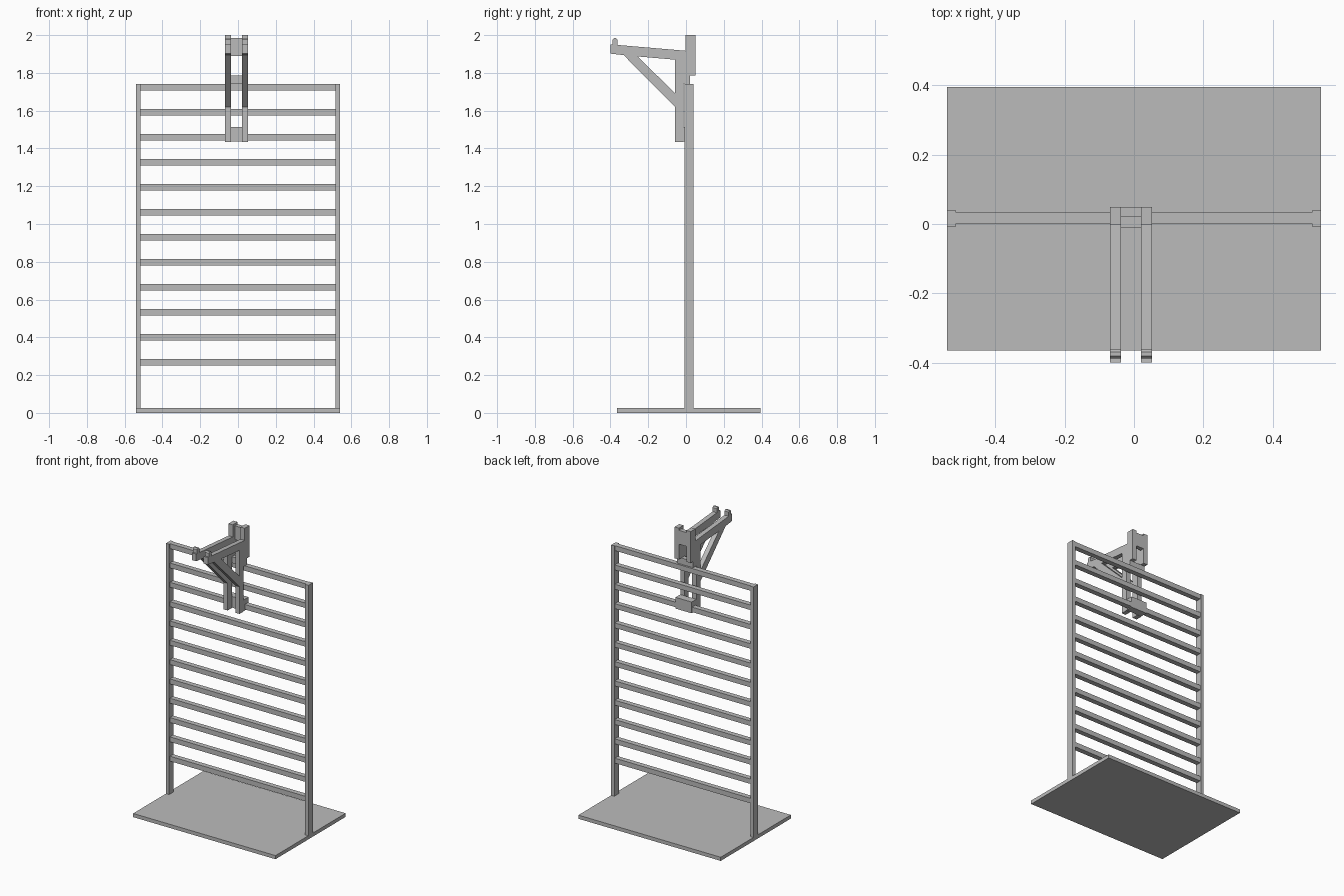
import bpy
import bmesh

cube = bpy.data.objects.get("Cube")
if cube:
    bpy.data.objects.remove(cube, do_unlink=True)

grey = bpy.data.materials.new("plain grey")
grey.use_nodes = True
grey.diffuse_color = (0.5, 0.5, 0.5, 1)
grey.node_tree.nodes["Principled BSDF"].inputs["Base Color"].default_value = (0.5, 0.5, 0.5, 1)


def finish(name, bm):
    bmesh.ops.recalc_face_normals(bm, faces=bm.faces)
    mesh = bpy.data.meshes.new(name)
    bm.to_mesh(mesh)
    bm.free()
    mesh.materials.append(grey)
    obj = bpy.data.objects.new(name, mesh)
    bpy.context.collection.objects.link(obj)
    return obj


def prism(name, profile, x0, x1):
    """Extrude a (y, z) outline along x."""
    bm = bmesh.new()
    face = bm.faces.new([bm.verts.new((x0, y, z)) for y, z in profile])
    new = bmesh.ops.extrude_face_region(bm, geom=[face])["geom"]
    verts = [v for v in new if isinstance(v, bmesh.types.BMVert)]
    bmesh.ops.translate(bm, verts=verts, vec=(x1 - x0, 0, 0))
    return finish(name, bm)


def box(name, x, y, z):
    return prism(name, [(y[0], z[0]), (y[1], z[0]), (y[1], z[1]), (y[0], z[1])], *x)


# Ladder frame on a floor plate
box("base_plate", (-0.54, 0.54), (-0.365, 0.395), (0, 0.025))
box("left_post", (0.516, 0.54), (-0.009, 0.04), (0.025, 1.742))
box("right_post", (-0.54, -0.516), (-0.009, 0.04), (0.025, 1.742))
for i in range(12):
    top = 1.742 - i * 0.1325
    box(f"rung_{i + 1}", (-0.516, 0.516), (0, 0.035), (top - 0.034, top))

# Bracket sides: upright, arm, diagonal strut, rear hook and end peg
upright = [(-0.058, 1.434), (-0.012, 1.434), (-0.012, 1.742), (-0.002, 1.742),
           (-0.002, 1.917), (-0.058, 1.922)]
arm = [(-0.4, 1.902), (-0.33, 1.894), (-0.257, 1.887), (-0.058, 1.87),
       (-0.058, 1.922), (-0.4, 1.951)]
strut = [(-0.33, 1.894), (-0.058, 1.62), (-0.058, 1.693), (-0.257, 1.887)]
peg = [(-0.388, 1.949), (-0.363, 1.947), (-0.363, 1.976), (-0.37, 1.984),
       (-0.381, 1.984), (-0.388, 1.976)]
for side, x in (("right", (-0.07, -0.038)), ("left", (0.02, 0.052))):
    prism(f"{side}_bracket_upright", upright, *x)
    prism(f"{side}_bracket_arm", arm, *x)
    prism(f"{side}_bracket_strut", strut, *x)
    prism(f"{side}_bracket_peg", peg, *x)
    box(f"{side}_bracket_hook", x, (-0.002, 0.049), (1.785, 2.0))

# Cross pieces joining the bracket sides
box("upper_cross_plate", (-0.038, 0.02), (0.02, 0.049), (1.89, 1.985))
box("rung_rest", (-0.07, 0.052), (-0.012, 0.022), (1.742, 1.785))
box("lower_rung_clasp", (-0.07, 0.052), (-0.012, 0.039), (1.436, 1.513))
